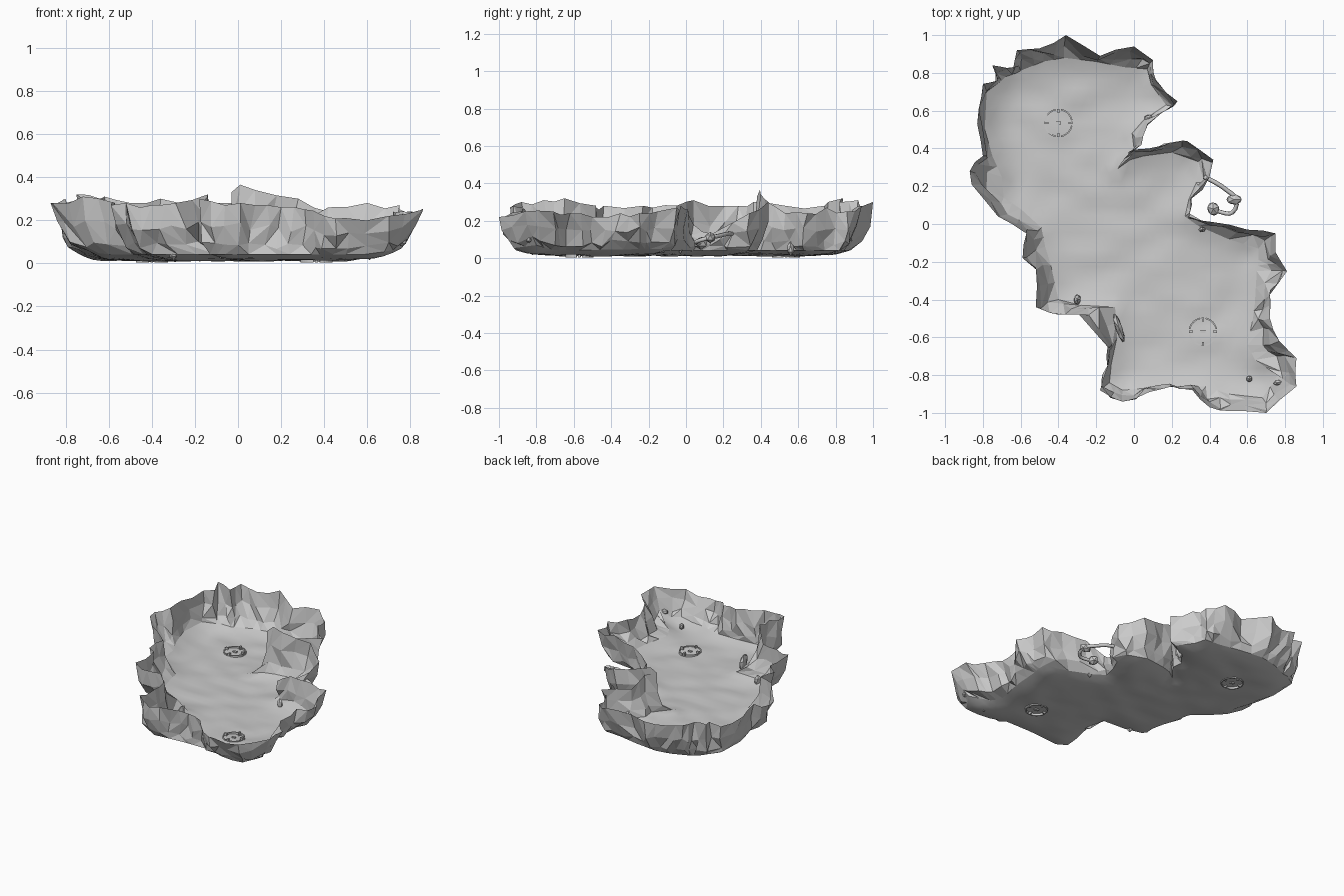
import bpy, bmesh, math, random
from mathutils import Vector, noise, geometry

if "Cube" in bpy.data.objects:
    bpy.data.objects.remove(bpy.data.objects["Cube"])

random.seed(11)

# Wall stations, clockwise: floor x, floor y, rim x, rim y, rim z
NORTH = [(-.78,.70,-.80,.74,.28), (-.70,.76,-.72,.76,.30), (-.68,.78,-.75,.84,.32),
         (-.62,.80,-.64,.82,.30), (-.58,.82,-.62,.92,.31),
         (-.48,.86,-.50,.93,.28), (-.37,.88,-.36,1.0,.30), (-.20,.86,-.18,.89,.26),
         (-.05,.83,.00,.94,.28), (.07,.82,.10,.86,.25), (.09,.74,.12,.75,.27),
         (.17,.63,.23,.65,.24), (.05,.55,.07,.53,.24), (-.01,.48,.05,.47,.28),
         (.00,.40,.04,.42,.31)]
EAST = [(-.09,.29,-.03,.38,.33), (-.02,.34,.01,.395,.365), (.05,.36,.08,.40,.34),
        (.20,.38,.28,.44,.30), (.34,.33,.42,.34,.24), (.33,.22,.40,.25,.19),
        (.29,.13,.30,.14,.13), (.27,.04,.29,.04,.18), (.34,-.01,.42,.01,.26),
        (.50,-.08,.60,-.03,.28), (.66,-.13,.75,-.05,.27), (.66,-.19,.75,-.15,.25),
        (.65,-.25,.81,-.25,.24), (.64,-.42,.72,-.35,.24), (.63,-.50,.72,-.50,.22),
        (.60,-.64,.77,-.62,.24)]
SOUTH = [(.64,-.72,.86,-.71,.25), (.76,-.80,.86,-.86,.25), (.68,-.92,.70,-1.0,.22),
         (.50,-.90,.50,-.99,.21), (.38,-.86,.40,-.97,.22), (.30,-.86,.31,-.88,.25),
         (.18,-.86,.20,-.86,.26), (.05,-.87,.08,-.89,.27), (-.06,-.88,-.06,-.94,.27),
         (-.13,-.84,-.18,-.88,.30), (-.12,-.74,-.14,-.76,.31), (-.09,-.60,-.14,-.65,.32),
         (-.10,-.44,-.29,-.48,.28), (-.28,-.43,-.40,-.48,.27)]
WEST = [(-.40,-.40,-.52,-.44,.28), (-.44,-.22,-.52,-.23,.28), (-.47,-.12,-.59,-.18,.27),
        (-.49,-.02,-.57,-.05,.28), (-.60,.08,-.72,.04,.31), (-.69,.14,-.86,.21,.28),
        (-.70,.25,-.87,.28,.28), (-.75,.36,-.80,.36,.30), (-.79,.50,-.83,.53,.28)]
WALLS = [("north_wall", NORTH), ("east_wall", EAST), ("south_wall", SOUTH), ("west_wall", WEST)]


# Split long wall stretches with an extra, slightly shifted station
def refine(run):
    out = []
    for a, b in zip(run, run[1:]):
        out.append(a)
        if math.dist(a[2:4], b[2:4]) > .10:
            m = [(p + q) / 2 for p, q in zip(a, b)]
            m[2] += random.uniform(-.008, .008)
            m[3] += random.uniform(-.008, .008)
            m[4] += random.uniform(-.02, .01)
            out.append(tuple(m))
    return out


WALLS = [(nm, refine(w + [WALLS[(k + 1) % 4][1][0]])) for k, (nm, w) in enumerate(WALLS)]
outline = [Vector(s[:2]) for _, w in WALLS for s in w]


def make(name, verts, faces, smooth=False):
    me = bpy.data.meshes.new(name)
    me.from_pydata(verts, [], faces)
    ob = bpy.data.objects.new(name, me)
    bpy.context.collection.objects.link(ob)
    for p in me.polygons:
        p.use_smooth = smooth
    return ob


def edge_distance(p):
    best = 9
    for a, b in zip(outline, outline[1:] + outline[:1]):
        d = b - a
        t = max(0, min(1, (p - a).dot(d) / d.length_squared))
        best = min(best, (p - a - d * t).length)
    return best


def floor_z(p):
    k = max(0, 1 - edge_distance(p) / .16)
    bump = noise.noise((p.x * 5, p.y * 9, 2)) * .012 * (1 - k)
    return max(0, .014 + bump + .028 * k * k + .2 * max(0, abs(p.x) - .62) * k)


# Cave floor: gently rolling, rising at the edges
n = len(outline)
pts = list(outline)
step = .045
for i in range(-20, 21):
    for j in range(-22, 23):
        p = Vector((i * step + (j % 2) * step / 2, j * step))
        inside = False
        for a, b in zip(outline, outline[1:] + outline[:1]):
            if (a.y > p.y) != (b.y > p.y) and p.x < a.x + (p.y - a.y) * (b.x - a.x) / (b.y - a.y):
                inside = not inside
        if inside and edge_distance(p) > .02:
            pts.append(p)
res = geometry.delaunay_2d_cdt(pts, [], [list(range(n))[::-1]], 1, 1e-5)
make("cave_floor", [(p.x, p.y, floor_z(p)) for p in res[0]], res[2], True)


# Rock walls: faceted strips bulging outward from floor edge to rim
def column(s, amount):
    foot, rim = Vector((s[0], s[1], floor_z(Vector(s[:2])))), Vector(s[2:])
    col = [foot]
    for t, h in ((.45, .18), (.78, .55)):
        q = foot.lerp(rim, t)
        q.z = foot.z + (rim.z - foot.z) * h
        col.append(q + Vector([random.uniform(-amount, amount) for _ in range(3)]))
    return col + [rim]


cols = {s: column(s, .018) for _, w in WALLS for s in w}
for k, (name, w) in enumerate(WALLS):
    run = w + [WALLS[(k + 1) % 4][1][0]]
    verts, faces = [], []
    for s in run:
        verts += cols[s]
    for i in range(len(run) - 1):
        for r in range(3):
            a, b = i * 4 + r, i * 4 + 4 + r
            if random.random() < .5:
                faces += [(a, a + 1, b + 1), (a, b + 1, b)]
            else:
                faces += [(a, a + 1, b), (a + 1, b + 1, b)]
    make(name, verts, faces)


# Floor rings: four arcs, four posts and a centre plate
def arc_block(name, cx, cy, r0, r1, a0, a1, z0, z1, seg):
    verts, faces = [], []
    for i in range(seg + 1):
        a = a0 + (a1 - a0) * i / seg
        for r, z in ((r0, z0), (r1, z0), (r1, z1), (r0, z1)):
            verts.append((cx + r * math.cos(a), cy + r * math.sin(a), z))
    for i in range(seg):
        for j in range(4):
            faces.append((i * 4 + j, i * 4 + (j + 1) % 4, i * 4 + 4 + (j + 1) % 4, i * 4 + 4 + j))
    faces += [(3, 2, 1, 0), tuple(seg * 4 + j for j in range(4))]
    make(name, verts, faces)


for cx, cy in ((-.40, .535), (.365, -.57)):
    for q in range(4):
        a = q * math.pi / 2
        arc_block("ring_arc", cx, cy, .068, .076, a + .2, a + 1.37, .004, .026, 6)
        arc_block("ring_post", cx, cy, .054, .074, a - .09, a + .09, .004, .036, 1)
    bpy.ops.mesh.primitive_cube_add(size=1, location=(cx, cy, .015))
    plate = bpy.context.object
    plate.name = "ring_centre_plate"
    plate.scale = (.028, .016, .018)

# Twisted root in the side nook
cu = bpy.data.curves.new("nook_root", 'CURVE')
cu.dimensions = '3D'
cu.bevel_depth, cu.bevel_resolution = .012, 1
cu.resolution_u = 3
path = [(.37,.25,.13), (.43,.22,.13), (.49,.18,.12), (.54,.13,.11), (.52,.06,.09), (.47,.06,.08), (.42,.08,.08)]
sp = cu.splines.new('BEZIER')
sp.bezier_points.add(len(path) - 1)
for bp, co in zip(sp.bezier_points, path):
    bp.co = co
    bp.handle_left_type = bp.handle_right_type = 'AUTO'
bpy.context.collection.objects.link(bpy.data.objects.new("nook_root", cu))

# Loose rocks and low ledges: x, y, z, size x, y, z
for x, y, z, sx, sy, sz in [(.53,.13,.11,.045,.03,.03), (.42,.08,.08,.035,.04,.035),
                            (.76,-.84,.10,.025,.015,.02), (.61,-.82,.04,.018,.018,.025),
                            (-.30,-.40,.05,.02,.03,.04), (.08,.56,.05,.03,.02,.04),
                            (.36,-.03,.06,.02,.015,.04), (-.08,-.55,.07,.02,.09,.05)]:
    bpy.ops.mesh.primitive_ico_sphere_add(subdivisions=1, radius=1, location=(x, y, z),
                                          rotation=(0, 0, random.uniform(-.4, .4)))
    rock = bpy.context.object
    rock.name = "loose_rock"
    rock.scale = (sx, sy, sz)
